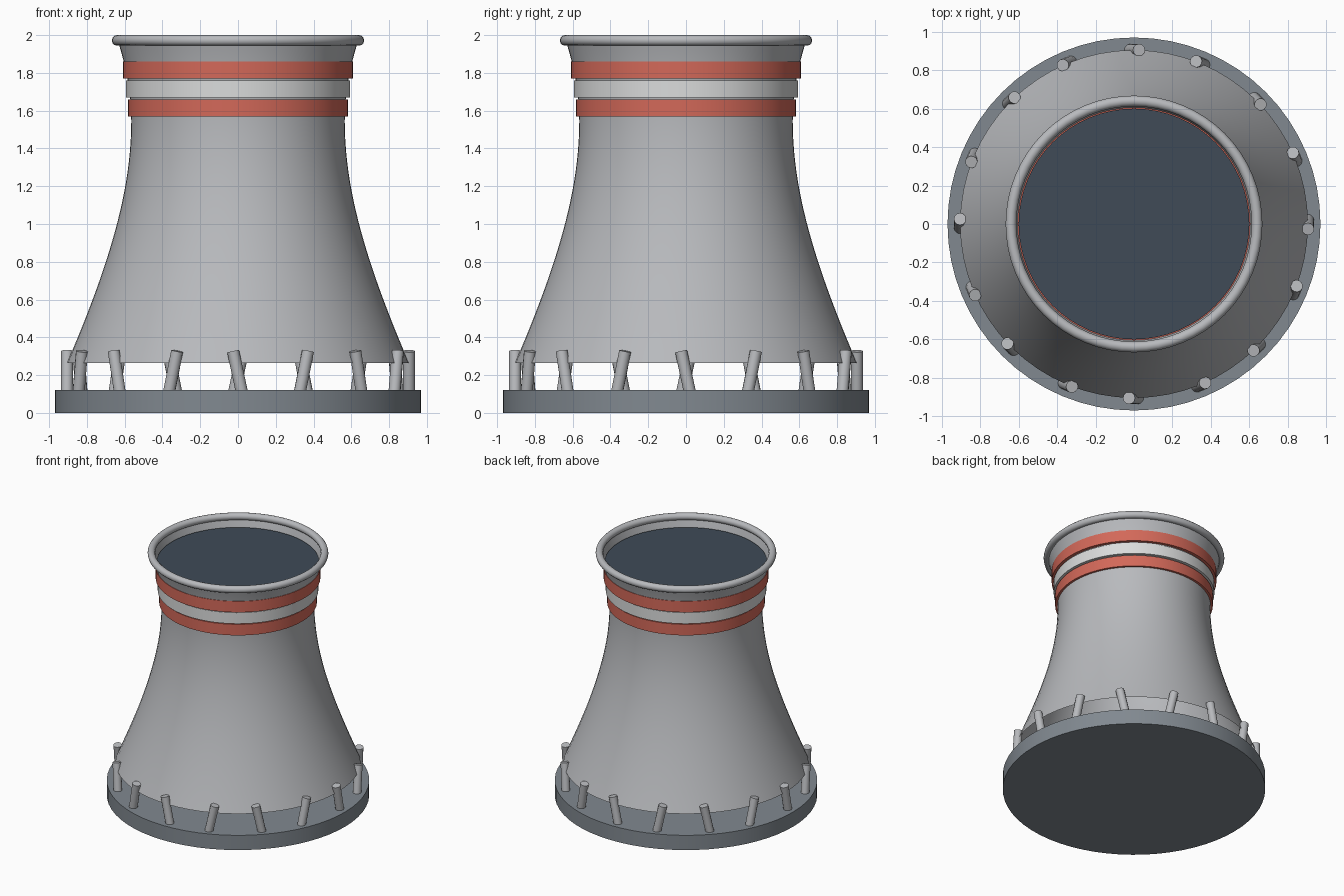
import bpy
import math

if "Cube" in bpy.data.objects:
    bpy.data.objects.remove(bpy.data.objects["Cube"], do_unlink=True)

SEGMENTS = 64


def material(name, rgb):
    m = bpy.data.materials.new(name)
    m.use_nodes = True
    colour = (*rgb, 1)
    m.diffuse_color = colour
    m.node_tree.nodes["Principled BSDF"].inputs["Base Color"].default_value = colour
    return m


concrete = material("concrete grey", (0.48, 0.49, 0.51))
footing = material("slate grey", (0.22, 0.25, 0.28))
red = material("warning red", (0.65, 0.14, 0.10))
white = material("band white", (0.70, 0.71, 0.71))
dark = material("dark interior", (0.05, 0.07, 0.095))


def finish(obj, name, mat):
    obj.name = name
    obj.data.materials.append(mat)
    bpy.ops.object.select_all(action="DESELECT")
    obj.select_set(True)
    bpy.context.view_layer.objects.active = obj
    bpy.ops.object.shade_smooth_by_angle(angle=math.radians(40))
    return obj


def lathe(name, profile, mat, closed=False):
    """Revolve (radius, height) points about z; the profile runs upward on the outside."""
    verts, faces, n = [], [], len(profile)
    for s in range(SEGMENTS):
        a = math.tau * s / SEGMENTS
        verts += [(r * math.cos(a), r * math.sin(a), z) for r, z in profile]
    for s in range(SEGMENTS):
        t = (s + 1) % SEGMENTS
        for i in range(n if closed else n - 1):
            j = (i + 1) % n
            faces.append((s * n + i, t * n + i, t * n + j, s * n + j))
    mesh = bpy.data.meshes.new(name)
    mesh.from_pydata(verts, [], faces)
    obj = bpy.data.objects.new(name, mesh)
    bpy.context.collection.objects.link(obj)
    return finish(obj, name, mat)


def disc(name, radius, bottom, top, mat):
    bpy.ops.mesh.primitive_cylinder_add(vertices=SEGMENTS, radius=radius, depth=top - bottom,
                                        location=(0, 0, (bottom + top) / 2))
    return finish(bpy.context.object, name, mat)


# Hyperbolic shell with a narrow throat and flared mouth
THROAT_R, THROAT_Z = 0.565, 1.55


def shell_radius(z):
    spread = 1.027 if z < THROAT_Z else 0.81
    return THROAT_R * math.hypot(1, (z - THROAT_Z) / spread)


BOTTOM, TOP, STEPS = 0.265, 1.97, 32
heights = [BOTTOM + (TOP - BOTTOM) * i / STEPS for i in range(STEPS + 1)]
lathe("tower_shell", [(shell_radius(z), z) for z in heights], concrete)

# Round footing
disc("base_slab", 0.97, 0, 0.12, footing)

# Rounded lip around the mouth
bpy.ops.mesh.primitive_torus_add(major_radius=0.64, minor_radius=0.028, major_segments=SEGMENTS,
                                 minor_segments=12, location=(0, 0, 1.972))
finish(bpy.context.object, "mouth_rim", concrete)

# Dark plug just below the mouth
disc("dark_opening", 0.60, 1.86, 1.90, dark)

# Painted warning bands
for name, r, low, mat in (("lower_band", 0.583, 1.57, red),
                          ("middle_band", 0.594, 1.67, white),
                          ("upper_band", 0.609, 1.77, red)):
    high = low + 0.09
    inner = r - 0.03
    lathe(name, [(r, low), (r, high), (inner, high), (inner, low)], mat, closed=True)

# Ring of struts leaning alternately left and right
STRUTS = 16
for k in range(STRUTS):
    a = math.tau * k / STRUTS
    lean = 0.21 if k % 2 == 0 else -0.21
    bpy.ops.mesh.primitive_cylinder_add(vertices=12, radius=0.032, depth=0.25,
                                        location=(0.905 * math.cos(a), 0.905 * math.sin(a), 0.205),
                                        rotation=(lean, 0, a))
    finish(bpy.context.object, f"strut_{k + 1}", concrete)
